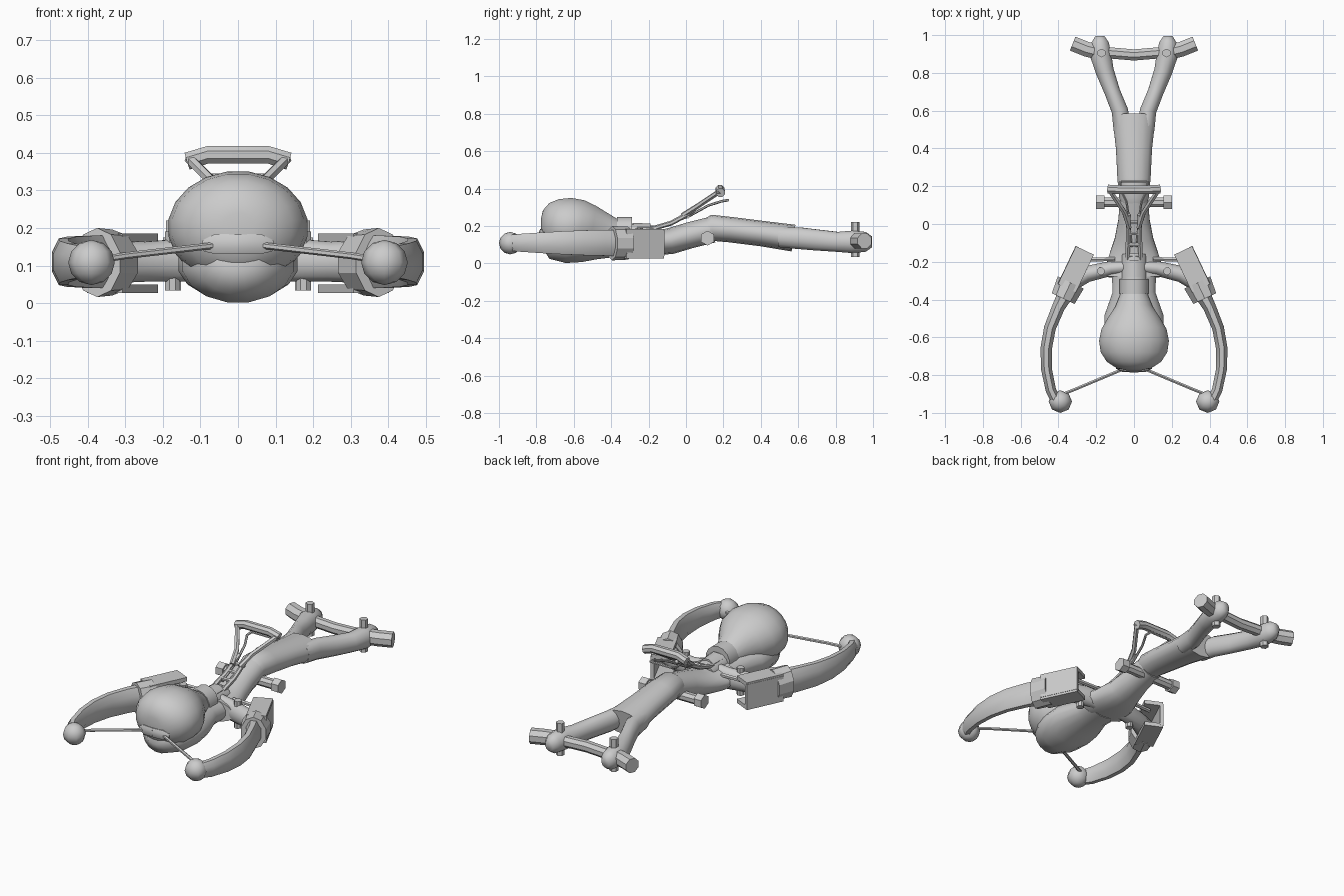
import bpy, bmesh, math
from mathutils import Vector

grey = bpy.data.materials.new("plain grey")
grey.diffuse_color = (0.6, 0.6, 0.6, 1)


def finish(name, bm, angle=40):
    bmesh.ops.recalc_face_normals(bm, faces=bm.faces)
    me = bpy.data.meshes.new(name)
    bm.to_mesh(me)
    bm.free()
    ob = bpy.data.objects.new(name, me)
    bpy.context.collection.objects.link(ob)
    me.materials.append(grey)
    bpy.ops.object.select_all(action='DESELECT')
    bpy.context.view_layer.objects.active = ob
    ob.select_set(True)
    bpy.ops.object.shade_smooth_by_angle(angle=math.radians(angle))
    return ob


def loft(name, stations, n=12, angle=40):
    """Skin rings (x, y, z, half width, half height) along a path."""
    bm = bmesh.new()
    pts = [Vector(s[:3]) for s in stations]
    rings = []
    for i, s in enumerate(stations):
        d = (pts[min(i + 1, len(pts) - 1)] - pts[max(i - 1, 0)]).normalized()
        up = Vector((0, 0, 1)) if abs(d.z) < 0.95 else Vector((0, 1, 0))
        side = d.cross(up).normalized()
        up = side.cross(d)
        rings.append([bm.verts.new(pts[i] + side * s[3] * math.cos(a) + up * s[4] * math.sin(a))
                      for a in [2 * math.pi * (k + 0.5) / n for k in range(n)]])
    for a, b in zip(rings, rings[1:]):
        for k in range(n):
            bm.faces.new((a[k], a[(k + 1) % n], b[(k + 1) % n], b[k]))
    bm.faces.new(rings[0])
    bm.faces.new(rings[-1])
    return finish(name, bm, angle)


def rod(name, pts, r, n=8):
    return loft(name, [(*p, r, r) for p in pts], n)


def ball(name, loc, size, seg=10, rings=7):
    bm = bmesh.new()
    bmesh.ops.create_uvsphere(bm, u_segments=seg, v_segments=rings, radius=1)
    for v in bm.verts:
        v.co = Vector([c * s + l for c, s, l in zip(v.co, size, loc)])
    return finish(name, bm, 50)


def slab(name, a, b, width, z0, z1):
    """Upright box along the ground line a-b."""
    a, b = Vector((*a, 0)), Vector((*b, 0))
    side = (b - a).normalized().cross(Vector((0, 0, 1))) * width / 2
    bm = bmesh.new()
    lo, hi = [[bm.verts.new(p + Vector((0, 0, z))) for p in (a + side, b + side, b - side, a - side)]
              for z in (z0, z1)]
    bm.faces.new(lo)
    bm.faces.new(hi)
    for k in range(4):
        bm.faces.new((lo[k], lo[(k + 1) % 4], hi[(k + 1) % 4], hi[k]))
    return finish(name, bm, 30)


# front bulb, tapering back into the neck
loft("bulb", [(0, -0.775, 0.20, 0.04, 0.04), (0, -0.765, 0.20, 0.09, 0.085),
              (0, -0.73, 0.20, 0.145, 0.125), (0, -0.68, 0.20, 0.178, 0.145),
              (0, -0.62, 0.20, 0.187, 0.152), (0, -0.56, 0.195, 0.175, 0.145),
              (0, -0.50, 0.185, 0.14, 0.125), (0, -0.44, 0.175, 0.10, 0.10),
              (0, -0.37, 0.165, 0.072, 0.07)], 20, 60)
loft("neck", [(0, -0.40, 0.155, 0.07, 0.07), (0, -0.16, 0.14, 0.07, 0.06)], 14)
loft("neck_collar", [(0, -0.37, 0.165, 0.078, 0.083), (0, -0.29, 0.165, 0.078, 0.083)], 14)

# lower body running under the bulb
loft("underbody", [(0, -0.745, 0.13, 0.06, 0.05), (0, -0.71, 0.11, 0.11, 0.09),
                   (0, -0.64, 0.105, 0.15, 0.105), (0, -0.56, 0.105, 0.162, 0.10),
                   (0, -0.48, 0.11, 0.158, 0.09), (0, -0.36, 0.11, 0.115, 0.075),
                   (0, -0.26, 0.11, 0.12, 0.07)], 16, 60)

# body between yoke and stock, then the flared stock
loft("body", [(0, -0.28, 0.11, 0.17, 0.065), (0, -0.18, 0.105, 0.14, 0.065),
              (0, -0.08, 0.12, 0.105, 0.07), (0, 0.02, 0.15, 0.085, 0.07),
              (0, 0.14, 0.18, 0.075, 0.07)], 14, 60)
loft("stock", [(0, 0.08, 0.17, 0.06, 0.05), (0, 0.14, 0.19, 0.08, 0.07),
               (0, 0.24, 0.18, 0.09, 0.068), (0, 0.40, 0.16, 0.098, 0.068),
               (0, 0.575, 0.135, 0.118, 0.072)], 14, 40)

# cross yoke carrying both limbs
loft("yoke", [(-0.36, -0.32, 0.11, 0.055, 0.06), (-0.25, -0.265, 0.11, 0.045, 0.055),
              (-0.12, -0.235, 0.115, 0.04, 0.06), (0, -0.225, 0.12, 0.04, 0.07),
              (0.12, -0.235, 0.115, 0.04, 0.06), (0.25, -0.265, 0.11, 0.045, 0.055),
              (0.36, -0.32, 0.11, 0.055, 0.06)], 12, 60)

for s, tag in ((-1, "left"), (1, "right")):
    # curved limb with its collar and tip
    loft("limb_" + tag, [(s * 0.345, -0.34, 0.11, 0.05, 0.075), (s * 0.40, -0.44, 0.11, 0.037, 0.075),
                         (s * 0.445, -0.55, 0.11, 0.034, 0.072), (s * 0.465, -0.66, 0.11, 0.033, 0.067),
                         (s * 0.463, -0.77, 0.11, 0.031, 0.06), (s * 0.44, -0.88, 0.11, 0.03, 0.052),
                         (s * 0.41, -0.94, 0.11, 0.03, 0.045)], 8, 50)
    loft("limb_collar_" + tag, [(s * 0.375, -0.395, 0.108, 0.07, 0.092),
                                (s * 0.335, -0.31, 0.108, 0.08, 0.088)], 10, 30)
    ball("limb_tip_" + tag, (s * 0.39, -0.94, 0.108), (0.062, 0.06, 0.06), 8, 6)
    # open channel behind the collar
    a, b = (s * 0.355, -0.34), (s * 0.26, -0.14)
    slab("channel_top_" + tag, a, b, 0.105, 0.162, 0.185)
    slab("channel_floor_" + tag, a, b, 0.105, 0.027, 0.05)
    slab("channel_wall_" + tag, (a[0] + s * 0.04, a[1] + 0.02), (b[0] + s * 0.04, b[1] + 0.02),
         0.02, 0.04, 0.175)
    # link strut and yoke bolt
    rod("link_" + tag, [(s * 0.10, -0.185, 0.15), (s * 0.27, -0.19, 0.15)], 0.012, 6)
    rod("yoke_bolt_" + tag, [(s * 0.175, -0.25, 0.033), (s * 0.175, -0.25, 0.19)], 0.021)
    # string and half of its pouch
    rod("string_" + tag, [(s * 0.40, -0.91, 0.11), (s * 0.30, -0.87, 0.126), (s * 0.05, -0.765, 0.155)], 0.009, 6)
    loft("pouch_" + tag, [(0, -0.775, 0.157, 0.012, 0.028), (s * 0.06, -0.772, 0.157, 0.012, 0.029),
                          (s * 0.092, -0.76, 0.152, 0.007, 0.016)], 8)
    # side peg
    rod("peg_" + tag, [(s * 0.03, 0.115, 0.135), (s * 0.16, 0.115, 0.135)], 0.028)
    rod("peg_head_" + tag, [(s * 0.155, 0.115, 0.135), (s * 0.2, 0.115, 0.135)], 0.04, 6)
    # rear fork prong, bolt and grip end
    loft("fork_" + tag, [(s * 0.06, 0.50, 0.14, 0.05, 0.055), (s * 0.075, 0.60, 0.135, 0.045, 0.06),
                         (s * 0.115, 0.70, 0.125, 0.043, 0.058), (s * 0.155, 0.81, 0.115, 0.05, 0.055),
                         (s * 0.175, 0.89, 0.115, 0.058, 0.062), (s * 0.18, 0.96, 0.115, 0.048, 0.055),
                         (s * 0.18, 0.995, 0.115, 0.025, 0.03)], 12, 60)
    rod("fork_bolt_" + tag, [(s * 0.172, 0.905, 0.033), (s * 0.172, 0.905, 0.22)], 0.023, 6)
    rod("grip_end_" + tag, [(s * 0.17, 0.905, 0.12), (s * 0.25, 0.925, 0.12), (s * 0.325, 0.955, 0.12)], 0.043)
    # raised handle arms and sighting rails
    rod("handle_arm_" + tag, [(s * 0.025, -0.02, 0.255), (s * 0.05, 0.06, 0.305),
                              (s * 0.09, 0.12, 0.345), (s * 0.13, 0.18, 0.385)], 0.014, 6)
    rod("rail_" + tag, [(s * 0.035, -0.20, 0.18), (s * 0.032, -0.08, 0.215), (s * 0.028, 0.05, 0.285)], 0.013, 6)
    rod("inner_arm_" + tag, [(s * 0.015, -0.12, 0.20), (s * 0.025, 0.02, 0.255), (s * 0.04, 0.12, 0.31),
                             (s * 0.075, 0.19, 0.332), (s * 0.07, 0.225, 0.338)], 0.007, 6)

# fork crossbar and top handle bar
rod("fork_crossbar", [(-0.18, 0.91, 0.12), (0, 0.895, 0.12), (0.18, 0.91, 0.12)], 0.032)
rod("handle_bar", [(-0.135, 0.185, 0.378), (-0.08, 0.182, 0.395), (0.08, 0.182, 0.395),
                   (0.135, 0.185, 0.378)], 0.025)
rod("inner_bar", [(-0.07, 0.225, 0.338), (0.07, 0.225, 0.338)], 0.007, 6)

# small rungs between the rails and the latch behind the neck
for i in range(4):
    y = -0.17 + i * 0.06
    rod("rung_%d" % i, [(-0.035, y, 0.19 + i * 0.02), (0.035, y, 0.19 + i * 0.02)], 0.01, 6)
loft("latch", [(0, -0.28, 0.18, 0.05, 0.04), (0, -0.19, 0.18, 0.045, 0.035)], 8)
